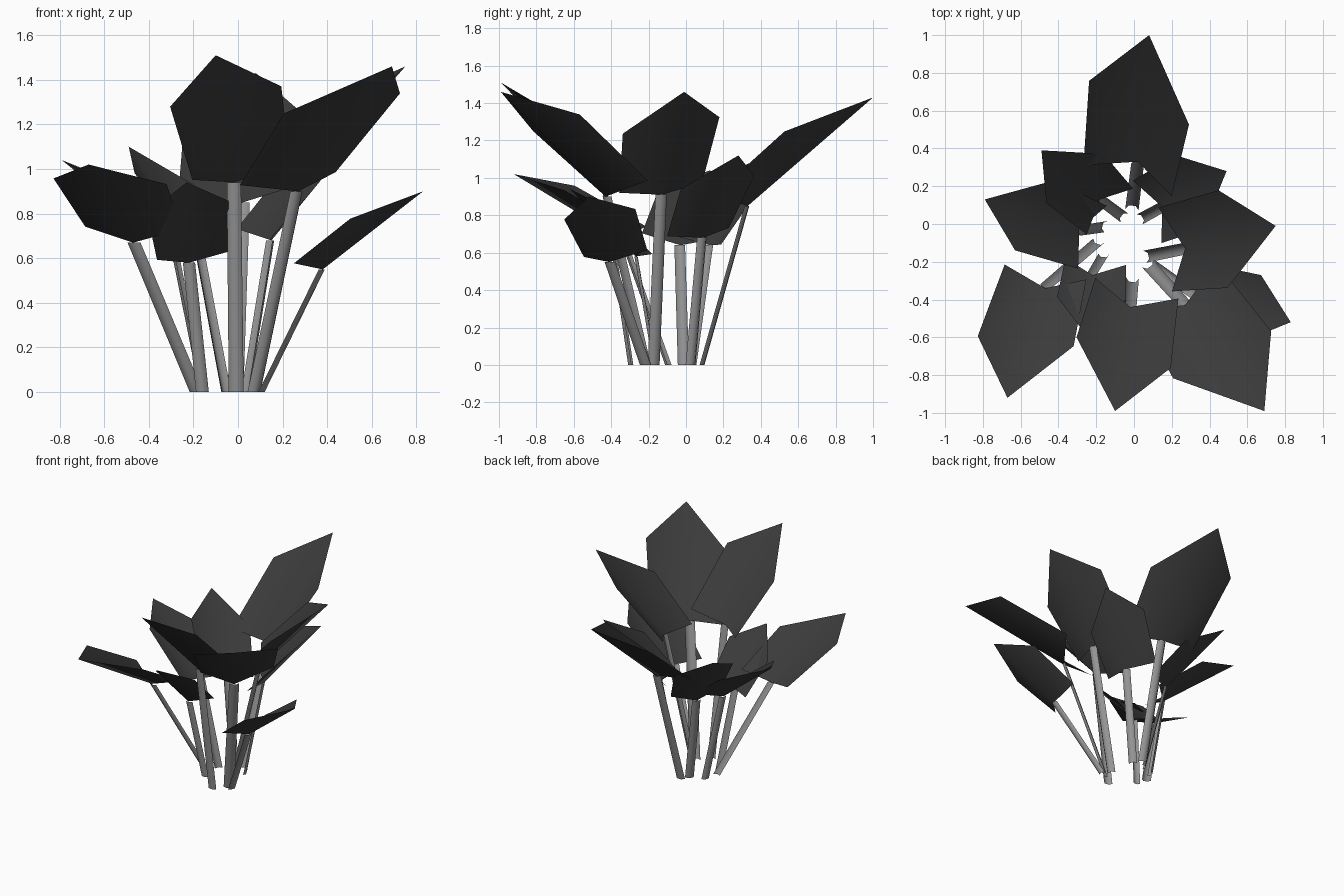
import bpy
import math
from mathutils import Vector

cube = bpy.data.objects.get("Cube")
if cube:
    bpy.data.objects.remove(cube)


def make_material(name, shade):
    mat = bpy.data.materials.new(name)
    mat.use_nodes = True
    colour = (shade, shade, shade, 1)
    mat.diffuse_color = colour
    mat.node_tree.nodes["Principled BSDF"].inputs["Base Color"].default_value = colour
    return mat


leaf_mat = make_material("dark leaf grey", 0.043)
stem_mat = make_material("pale stem grey", 0.3)


def make_object(name, verts, faces, mat):
    mesh = bpy.data.meshes.new(name)
    mesh.from_pydata(verts, [], faces)
    mesh.materials.append(mat)
    mesh.polygons.foreach_set("use_smooth", [True] * len(faces))
    obj = bpy.data.objects.new(name, mesh)
    bpy.context.scene.collection.objects.link(obj)


# Leaf outline as (along, left, raised), relative to the leaf length
OUTLINE = [(0, 0, 0), (-0.01, 0.3, 0.13), (0.64, 0.315, 0.115), (1, 0, 0),
           (0.48, -0.315, 0.115), (-0.1, -0.25, 0.12)]
LEAF_FACES = [(0, 2, 1), (0, 3, 2), (0, 4, 3), (0, 5, 4)]


def make_leaf(name, base, tip, width, roll, flip):
    axis = tip - base
    length = axis.length
    axis.normalize()
    left = Vector((0, 0, 1)).cross(axis).normalized()
    normal = axis.cross(left)
    # A positive roll lifts the left edge
    angle = math.radians(roll)
    left, normal = (left * math.cos(angle) + normal * math.sin(angle),
                    normal * math.cos(angle) - left * math.sin(angle))
    side = -1 if flip else 1
    verts = [base + length * (axis * a + left * s * side * width + normal * r * width)
             for a, s, r in OUTLINE]
    make_object(name, verts, LEAF_FACES, leaf_mat)


def make_stem(name, foot, base, tip):
    # Shallow grooved strip, turned the same way as its leaf
    out = Vector((tip.x - base.x, tip.y - base.y, 0)).normalized()
    side = Vector((-out.y, out.x, 0))
    width = 0.04 + 0.035 * (tip - base).length
    section = [(side * s + out * d) * width
               for s, d in ((-0.5, -0.2), (-0.25, 0.1), (0.25, 0.1), (0.5, -0.2))]
    count = len(section)
    verts = [foot + p for p in section] + [base + p * 0.95 for p in section]
    faces = [(i, i + 1, i + 1 + count, i + count) for i in range(count - 1)]
    make_object(name, verts, faces, stem_mat)


# Name, stem foot, leaf base, leaf tip, width, roll, mirrored
PLANT = [
    ("back", (-0.01, 0.09), (0.02, 0.33, 0.85), (0.08, 1, 1.43), 1, -12, False),
    ("back_left", (0.04, 0.03), (0.15, 0.09, 0.68), (0.49, 0.28, 1.12), 1.12, 0, False),
    ("left", (0.07, -0.17), (0.27, -0.13, 0.91), (0.75, -0.01, 1.46), 1.1, 0, False),
    ("left_low", (0.11, -0.22), (0.38, -0.41, 0.55), (0.83, -0.52, 0.9), 1.12, 0, False),
    ("front_left", (0.08, -0.22), (0.27, -0.43, 0.9), (0.69, -0.99, 1.46), 1, 0, False),
    ("front", (-0.01, -0.3), (-0.02, -0.44, 0.94), (-0.1, -0.99, 1.51), 1.03, 0, False),
    ("front_low", (-0.16, -0.17), (-0.22, -0.27, 0.58), (-0.23, -0.62, 0.94), 1.16, 0, False),
    ("front_right", (-0.19, -0.1), (-0.47, -0.34, 0.67), (-0.67, -0.92, 1.02), 1.12, 4, True),
    ("right", (-0.16, -0.01), (-0.29, -0.03, 0.64), (-0.79, 0.13, 1.04), 1, 0, False),
    ("back_right", (-0.06, 0.04), (-0.18, 0.13, 0.64), (-0.49, 0.39, 1.1), 1.02, 0, False),
]

for name, foot, base, tip, width, roll, flip in PLANT:
    base, tip = Vector(base), Vector(tip)
    make_leaf(name + "_leaf", base, tip, width, roll, flip)
    make_stem(name + "_stem", Vector((*foot, 0)), base, tip)
